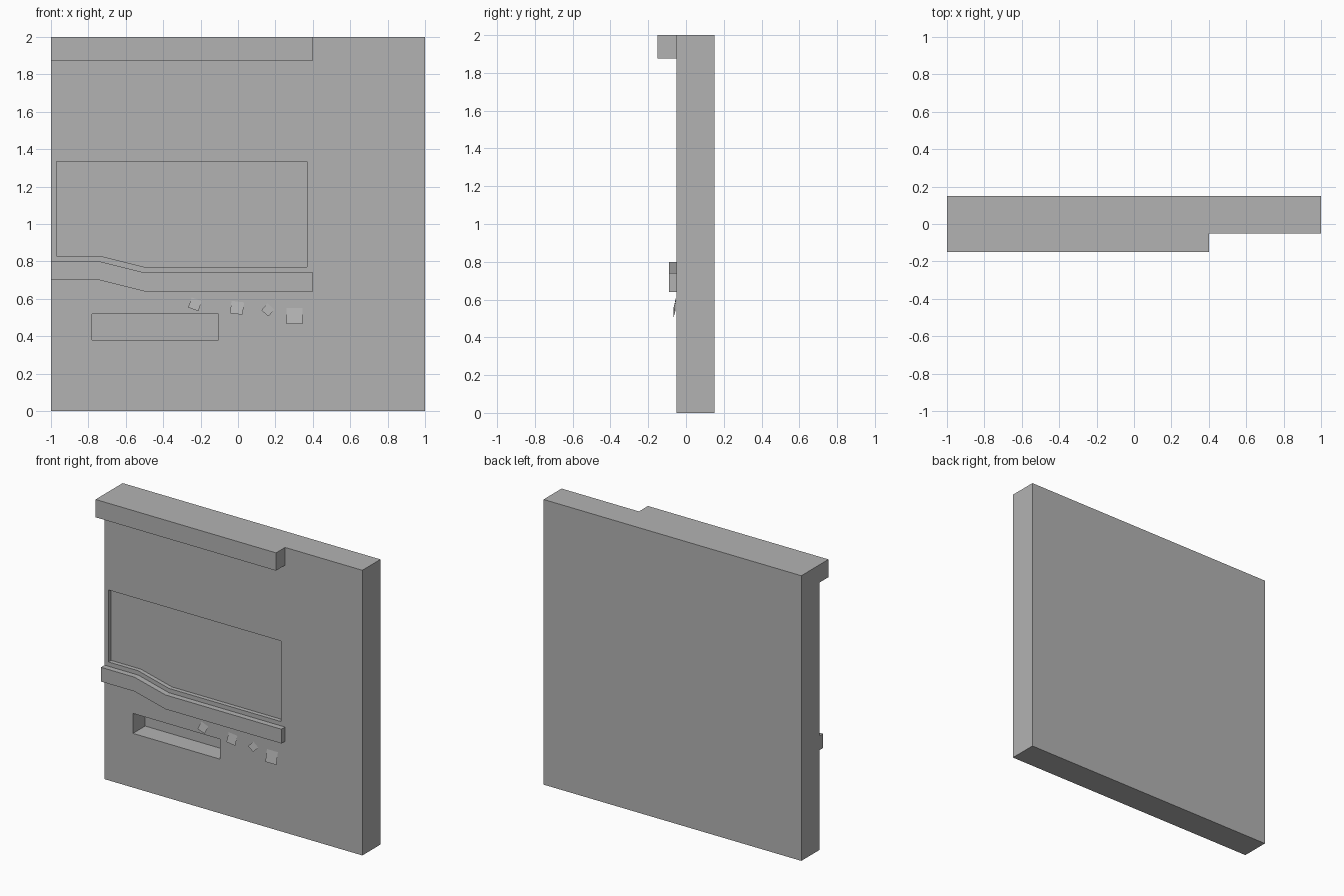
import bpy, bmesh
from math import radians
from mathutils import Matrix

if "Cube" in bpy.data.objects:
    bpy.data.objects.remove(bpy.data.objects["Cube"], do_unlink=True)

plaster = bpy.data.materials.new("plain_grey")
plaster.use_nodes = True
GREY = (0.45, 0.45, 0.45, 1)
plaster.diffuse_color = GREY
plaster.node_tree.nodes["Principled BSDF"].inputs["Base Color"].default_value = GREY

FACE = -0.05  # front surface of the wall


def finish(name, bm):
    mesh = bpy.data.meshes.new(name)
    bm.to_mesh(mesh)
    bm.free()
    mesh.materials.append(plaster)
    obj = bpy.data.objects.new(name, mesh)
    bpy.context.collection.objects.link(obj)
    return obj


def prism(name, outline, front, back):
    """Extrude an x-z outline from y = front to y = back."""
    bm = bmesh.new()
    face = bm.faces.new([bm.verts.new((x, front, z)) for x, z in outline])
    result = bmesh.ops.extrude_face_region(bm, geom=[face])
    moved = [v for v in result["geom"] if isinstance(v, bmesh.types.BMVert)]
    bmesh.ops.translate(bm, verts=moved, vec=(0, back - front, 0))
    bmesh.ops.recalc_face_normals(bm, faces=bm.faces)
    return finish(name, bm)


def rect(x0, x1, z0, z1):
    return [(x0, z0), (x1, z0), (x1, z1), (x0, z1)]


def cut(target, cutter):
    cutter.hide_render = True
    mod = target.modifiers.new("cut", 'BOOLEAN')
    mod.operation = 'DIFFERENCE'
    mod.solver = 'EXACT'
    mod.object = cutter
    bpy.context.view_layer.objects.active = target
    bpy.ops.object.modifier_apply(modifier=mod.name)
    bpy.data.objects.remove(cutter, do_unlink=True)


# Wall with a shallow board panel and a deep shelf slot
wall = prism("wall", rect(-1, 1, 0, 2), FACE, 0.15)
panel = [(-0.97, 0.83), (-0.74, 0.83), (-0.5, 0.77),
         (0.37, 0.77), (0.37, 1.335), (-0.97, 1.335)]
cut(wall, prism("panel_cutter", panel, FACE - 0.1, FACE + 0.03))
cut(wall, prism("slot_cutter", rect(-0.78, -0.105, 0.38, 0.52), FACE - 0.1, FACE + 0.135))

# Top ledge
prism("top_ledge", rect(-1, 0.4, 1.875, 2), -0.15, FACE)

# Stepped rail below the panel
upper = [(-1, 0.8), (-0.74, 0.8), (-0.5, 0.74), (0.4, 0.74)]
lower = [(x, z - 0.1) for x, z in reversed(upper)]
prism("stepped_rail", upper + lower, -0.09, FACE)

# Paper notes leaning out from the wall: x, z, size, turn in degrees
notes = [(-0.23, 0.571, 0.058, 20), (-0.005, 0.552, 0.068, 7),
         (0.16, 0.541, 0.05, 40), (0.303, 0.508, 0.085, 0)]
for i, (x, z, size, turn) in enumerate(notes, 1):
    bm = bmesh.new()
    bmesh.ops.create_grid(bm, x_segments=1, y_segments=1, size=size / 2)
    place = (Matrix.Translation((x, FACE - 0.01, z))
             @ Matrix.Rotation(radians(turn), 4, 'Y')
             @ Matrix.Rotation(radians(78), 4, 'X'))
    bmesh.ops.transform(bm, matrix=place, verts=bm.verts)
    finish(f"paper_note_{i}", bm)
